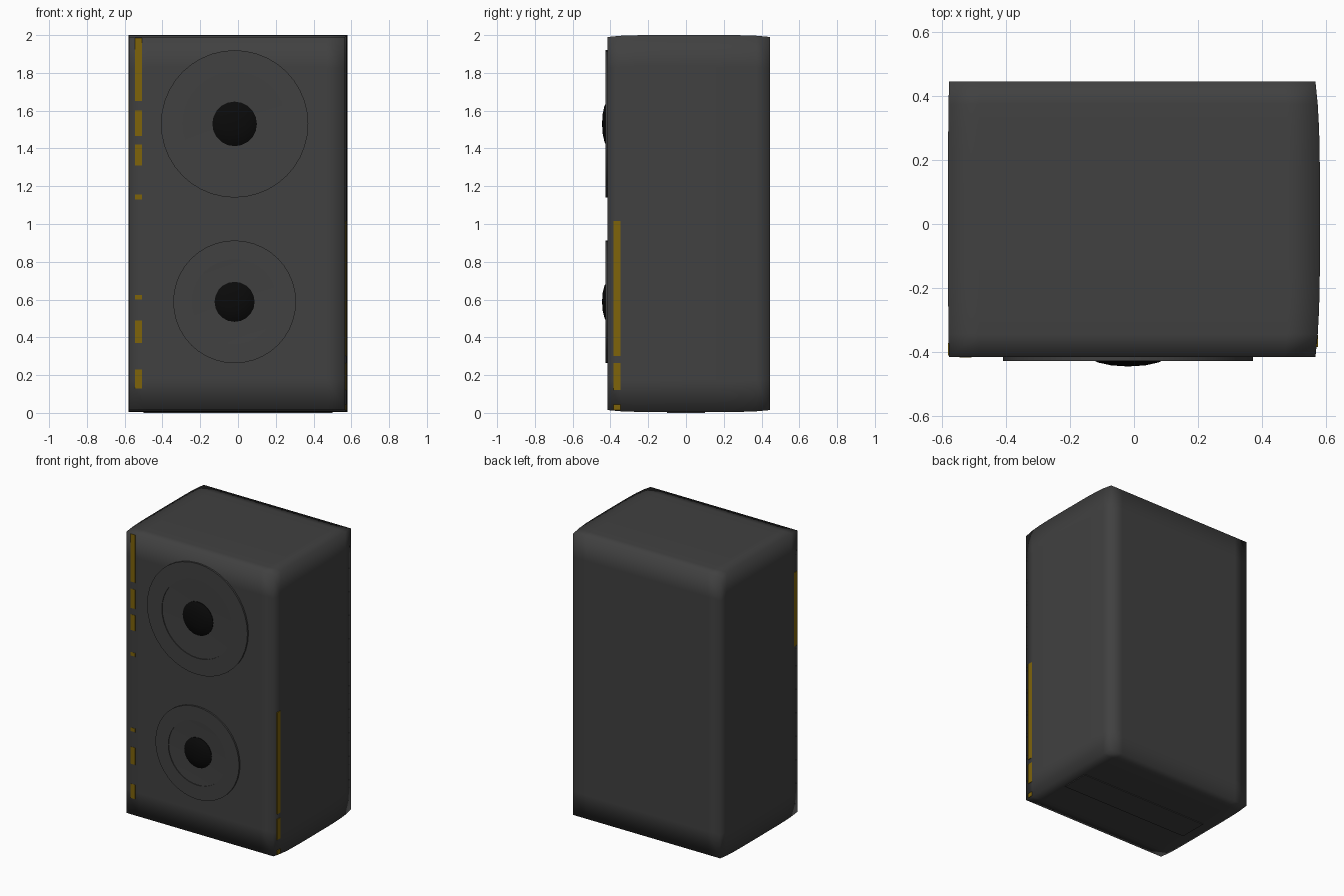
import bpy, bmesh, math
from mathutils import Vector, Matrix

if "Cube" in bpy.data.objects:
    bpy.data.objects.remove(bpy.data.objects["Cube"])


def material(name, rgb):
    m = bpy.data.materials.new(name)
    m.diffuse_color = (*rgb, 1)
    m.use_nodes = True
    m.node_tree.nodes["Principled BSDF"].inputs["Base Color"].default_value = m.diffuse_color
    return m


GREY = material("charcoal grey", (0.052, 0.052, 0.052))
BLACK = material("cap black", (0.003, 0.003, 0.003))
GOLD = material("dark gold", (0.21, 0.125, 0.003))


def finish(bm, name, mat, angle=None):
    bmesh.ops.recalc_face_normals(bm, faces=bm.faces)
    mesh = bpy.data.meshes.new(name)
    bm.to_mesh(mesh)
    bm.free()
    mesh.materials.append(mat)
    ob = bpy.data.objects.new(name, mesh)
    bpy.context.collection.objects.link(ob)
    if angle:
        bpy.ops.object.select_all(action='DESELECT')
        ob.select_set(True)
        bpy.context.view_layer.objects.active = ob
        bpy.ops.object.shade_smooth_by_angle(angle=math.radians(angle))
    return ob


def box(name, mat, lo, hi):
    bm = bmesh.new()
    bmesh.ops.create_cube(bm, size=1)
    lo, hi = Vector(lo), Vector(hi)
    for v in bm.verts:
        v.co = Vector(lo[i] + (v.co[i] + 0.5) * (hi[i] - lo[i]) for i in range(3))
    return finish(bm, name, mat)


def lathe(name, mat, profile, x, z, segments, angle):
    # profile holds (radius, y) pairs, spun around the y axis
    bm = bmesh.new()
    vs = [bm.verts.new((r, y, 0)) for r, y in profile]
    es = [bm.edges.new(p) for p in zip(vs, vs[1:])]
    bmesh.ops.spin(bm, geom=vs + es, cent=(0, 0, 0), axis=(0, 1, 0),
                   angle=math.tau, steps=segments)
    bmesh.ops.remove_doubles(bm, verts=bm.verts, dist=1e-5)
    bmesh.ops.translate(bm, verts=bm.verts, vec=(x, 0, z))
    return finish(bm, name, mat, angle)


# Cabinet: gently crowned box, softly shaded across its edges
bm = bmesh.new()
bmesh.ops.create_cube(bm, size=2)
bmesh.ops.subdivide_edges(bm, edges=bm.edges[:], cuts=11, use_grid_fill=True)
for v in bm.verts:
    a, b, c = v.co
    right, left = 0.58 - 0.014 * b ** 4, -0.58 + 0.003 * b ** 4
    top, bottom = 2.0 - 0.010 * b ** 6, 0.005 + 0.010 * b ** 6
    v.co = (left + (right - left) * (a + 1) / 2,
            0.015 + 0.43 * b,
            bottom + (top - bottom) * (c + 1) / 2)
finish(bm, "cabinet", GREY, 179)

# Two drivers: raised ring with a shallow cone, and a domed cap
for label, z, ring, cone, cap in (("upper", 1.53, 0.39, 0.275, 0.118),
                                  ("lower", 0.588, 0.325, 0.225, 0.106)):
    lathe(label + "_driver_ring", GREY,
          [(0, -0.405), (ring, -0.405), (ring, -0.427), (cone, -0.427),
           (cone, -0.422), (cap, -0.4165), (0, -0.4165)], -0.018, z, 40, 30)
    lathe(label + "_dust_cap", BLACK,
          [(0, -0.410), (cap, -0.410), (cap, -0.420), (cap * 0.8, -0.432),
           (cap * 0.45, -0.441), (0, -0.4445)], -0.018, z, 20, 50)

# Worn gold trim showing through on the front, right and left
for lo, hi in ((1.65, 1.985), (1.465, 1.60), (1.31, 1.42), (1.13, 1.155),
               (0.60, 0.625), (0.37, 0.49), (0.13, 0.23)):
    box("front_trim", GOLD, (-0.545, -0.411, lo), (-0.507, -0.4165, hi))
for lo, hi in ((0.30, 1.015), (0.12, 0.265), (0.015, 0.045)):
    box("right_trim", GOLD, (0.566, -0.383, lo), (0.5745, -0.346, hi))
box("left_trim", GOLD, (-0.572, -0.41, 1.19), (-0.5795, -0.372, 1.71))

# Thin base skid that reaches the floor
box("base_pad", GREY, (-0.5, -0.1, 0.0), (0.5, 0.1, 0.008))
